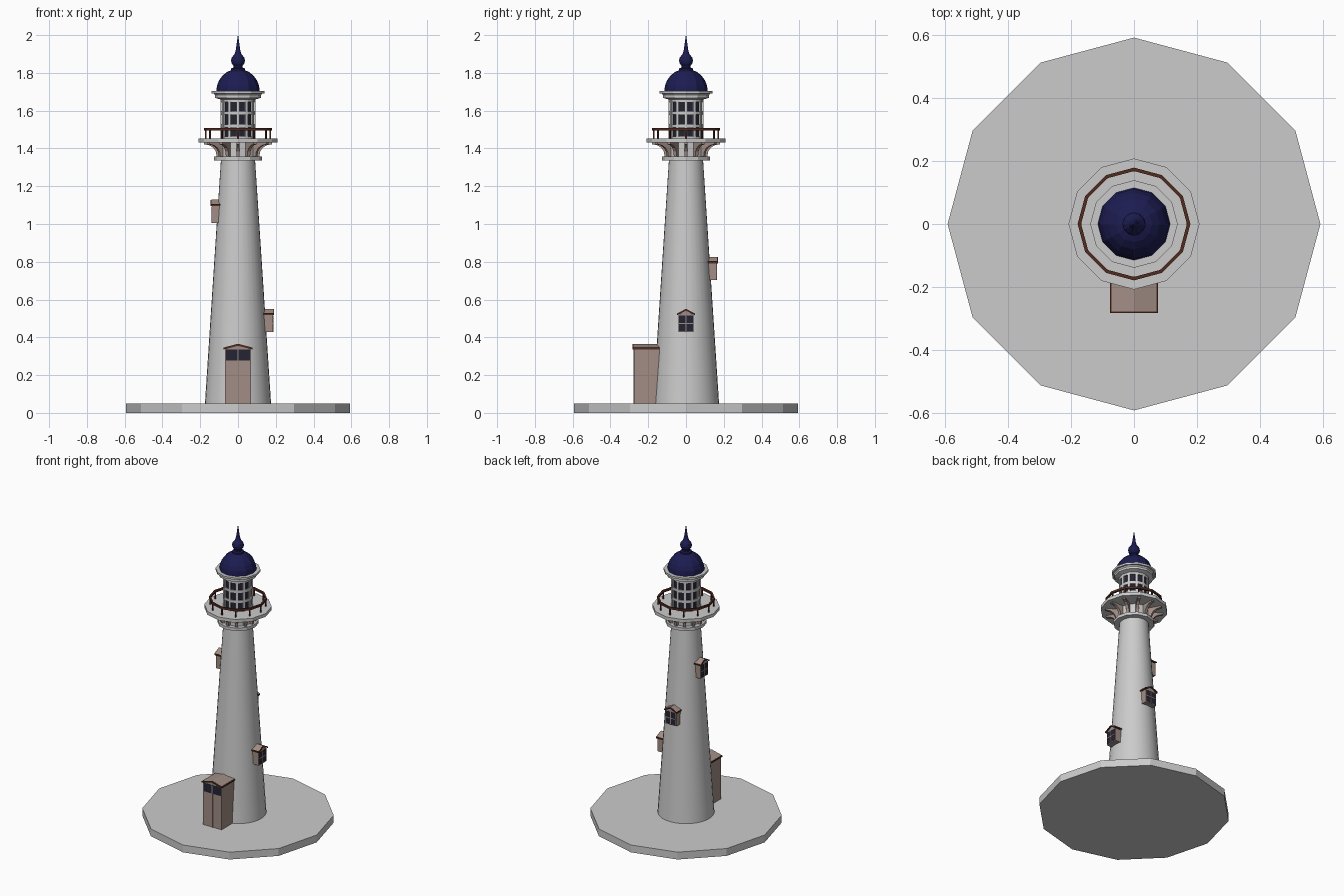
import bpy, bmesh
from math import sin, cos, pi, radians
from mathutils import Matrix, Vector

if "Cube" in bpy.data.objects:
    bpy.data.objects.remove(bpy.data.objects["Cube"])


def material(name, rgb):
    m = bpy.data.materials.new(name)
    m.diffuse_color = (*rgb, 1)
    m.use_nodes = True
    m.node_tree.nodes["Principled BSDF"].inputs["Base Color"].default_value = m.diffuse_color
    return m


NAVY = material("navy", (0.012, 0.012, 0.085))
TAN = material("tan", (0.36, 0.27, 0.235))
BROWN = material("brown", (0.085, 0.025, 0.015))
GLASS = material("glass", (0.018, 0.018, 0.035))


def finish(name, bm, mat=None, smooth=False):
    bmesh.ops.remove_doubles(bm, verts=bm.verts, dist=1e-5)
    bmesh.ops.recalc_face_normals(bm, faces=bm.faces)
    mesh = bpy.data.meshes.new(name)
    bm.to_mesh(mesh)
    bm.free()
    obj = bpy.data.objects.new(name, mesh)
    bpy.context.collection.objects.link(obj)
    if mat:
        mesh.materials.append(mat)
    if smooth:
        bpy.ops.object.select_all(action='DESELECT')
        obj.select_set(True)
        bpy.context.view_layer.objects.active = obj
        bpy.ops.object.shade_smooth_by_angle(angle=radians(35))
    return obj


def lathe(name, profile, segs=12, mat=None, smooth=False, closed=False):
    """Turn (radius, z) points round the z axis."""
    bm = bmesh.new()
    rings = [[bm.verts.new((r * cos(2 * pi * i / segs), r * sin(2 * pi * i / segs), z))
              for i in range(segs)] for r, z in profile]
    pairs = list(zip(rings, rings[1:]))
    if closed:
        pairs.append((rings[-1], rings[0]))
    for a, b in pairs:
        for i in range(segs):
            j = (i + 1) % segs
            bm.faces.new((a[i], a[j], b[j], b[i]))
    if not closed:
        bm.faces.new(rings[0])
        bm.faces.new(rings[-1])
    bmesh.ops.dissolve_degenerate(bm, dist=1e-5, edges=bm.edges)
    return finish(name, bm, mat, smooth)


def add_box(bm, lo, hi, rot=0.0):
    lo, hi = Vector(lo), Vector(hi)
    m = (Matrix.Rotation(rot, 4, 'Z') @ Matrix.Translation((lo + hi) / 2)
         @ Matrix.Diagonal((*(hi - lo), 1)))
    bmesh.ops.create_cube(bm, size=1, matrix=m)


def add_prism(bm, outline, depth0, depth1, axes, rot=0.0):
    """Extrude a 2D outline; axes maps (u, v, depth) to a point."""
    m = Matrix.Rotation(rot, 3, 'Z')
    ends = [[bm.verts.new(m @ Vector(axes(u, v, d))) for u, v in outline]
            for d in (depth0, depth1)]
    n = len(outline)
    for e in ends:
        bm.faces.new(e)
    for i in range(n):
        j = (i + 1) % n
        bm.faces.new((ends[0][i], ends[0][j], ends[1][j], ends[1][i]))


# Ground slab and tower shaft
lathe("base_slab", [(0.592, 0), (0.592, 0.05)])
lathe("tower_shaft", [(0.175, 0.05), (0.09, 1.345)], 32, smooth=True)

# Gallery: collar, core, brackets and floor
lathe("gallery_collar", [(0.127, 1.337), (0.127, 1.357)])
lathe("gallery_core", [(0.098, 1.357), (0.098, 1.435)])
lathe("gallery_floor", [(0.208, 1.431), (0.208, 1.453)])
bm = bmesh.new()
bracket = [(0.09, 1.357), (0.113, 1.357), (0.117, 1.383), (0.13, 1.403),
           (0.15, 1.416), (0.18, 1.422), (0.18, 1.432), (0.09, 1.432)]
for k in range(12):
    add_prism(bm, bracket, -0.009, 0.009, lambda u, v, d: (u, d, v), k * pi / 6)
finish("gallery_brackets", bm, TAN)

# Railing
lathe("gallery_rail", [(0.168, 1.495), (0.179, 1.495), (0.179, 1.509), (0.168, 1.509)],
      mat=BROWN, closed=True)
bm = bmesh.new()
for k in range(12):
    add_box(bm, (0.167, -0.004, 1.452), (0.175, 0.004, 1.497), k * pi / 6)
finish("rail_posts", bm, BROWN)

# Lantern room: glass core behind a lattice of bars
lathe("lantern_glass", [(0.087, 1.45), (0.087, 1.67)], mat=GLASS)
for i, (z0, z1) in enumerate([(1.45, 1.462), (1.511, 1.527), (1.579, 1.596), (1.645, 1.67)]):
    lathe(f"lantern_band_{i + 1}", [(0.093, z0), (0.093, z1)])
bm = bmesh.new()
for k in range(12):
    add_box(bm, (0.08, -0.008, 1.453), (0.093, 0.008, 1.667), k * pi / 6)
finish("lantern_bars", bm)

# Cornice, dome and finial
lathe("lantern_cornice", [(0.095, 1.66), (0.122, 1.668), (0.122, 1.682), (0.128, 1.69),
                          (0.139, 1.69), (0.139, 1.703)])
dome = [(0.115, 1.703)] + [(0.115 * cos(radians(a)), 1.703 + 0.118 * sin(radians(a)))
                           for a in (15, 30, 45, 60, 74)]
lathe("dome", dome, mat=NAVY)
ball = [(0.037 * cos(radians(a)), 1.865 + 0.036 * sin(radians(a)))
        for a in (-50, -25, 0, 25, 50)]
lathe("finial", [(0.036, 1.812), (0.036, 1.824), (0.024, 1.828)] + ball
      + [(0.018, 1.9), (0.012, 1.92), (0.0005, 2.0)], mat=NAVY)


def cabin(name, rot, half_w, front, back, z0, eave, peak, glass_z, rows):
    """Gabled box on the tower, built facing -y and then turned."""
    axes = lambda u, v, d: (u, d, v)
    # walls
    bm = bmesh.new()
    add_prism(bm, [(-half_w, z0), (half_w, z0), (half_w, eave), (0, peak - 0.008),
                   (-half_w, eave)], -front, -back, axes, rot)
    finish(name + "_walls", bm, TAN)
    # brown roof edge with a paler roof covering on top
    for part, mat, over, lift, thick in (("roof_edge", BROWN, 0.007, 0.0, 0.009),
                                         ("roof", TAN, 0.003, 0.006, 0.005)):
        w = half_w + over
        e, p = eave + lift, peak - 0.011 + lift
        bm = bmesh.new()
        add_prism(bm, [(-w, e), (0, p), (w, e), (w, e + thick), (0, p + thick),
                       (-w, e + thick)], -front - over, -back, axes, rot)
        finish(f"{name}_{part}", bm, mat)
    # glazing and glazing bars
    g0, g1 = glass_z
    bm = bmesh.new()
    add_box(bm, (-half_w + 0.005, -front - 0.001, g0), (half_w - 0.005, -front + 0.01, g1), rot)
    finish(name + "_glass", bm, GLASS)
    bm = bmesh.new()
    add_box(bm, (-0.003, -front - 0.003, z0), (0.003, -front + 0.005, g1), rot)
    for r in range(1, rows):
        z = g0 + (g1 - g0) * r / rows
        add_box(bm, (-half_w + 0.004, -front - 0.003, z - 0.003),
                (half_w - 0.004, -front + 0.005, z + 0.003), rot)
    finish(name + "_bars", bm, TAN)


# Entrance porch at the front, windows climbing round the tower
cabin("entrance", 0, 0.069, 0.275, 0.14, 0.05, 0.336, 0.366, (0.278, 0.336), 1)
cabin("right_window", pi / 2, 0.041, 0.184, 0.12, 0.428, 0.517, 0.551, (0.433, 0.515), 2)
cabin("back_window", pi, 0.041, 0.162, 0.10, 0.703, 0.792, 0.826, (0.708, 0.79), 2)
cabin("left_window", -pi / 2, 0.041, 0.138, 0.08, 1.006, 1.095, 1.129, (1.011, 1.093), 2)
